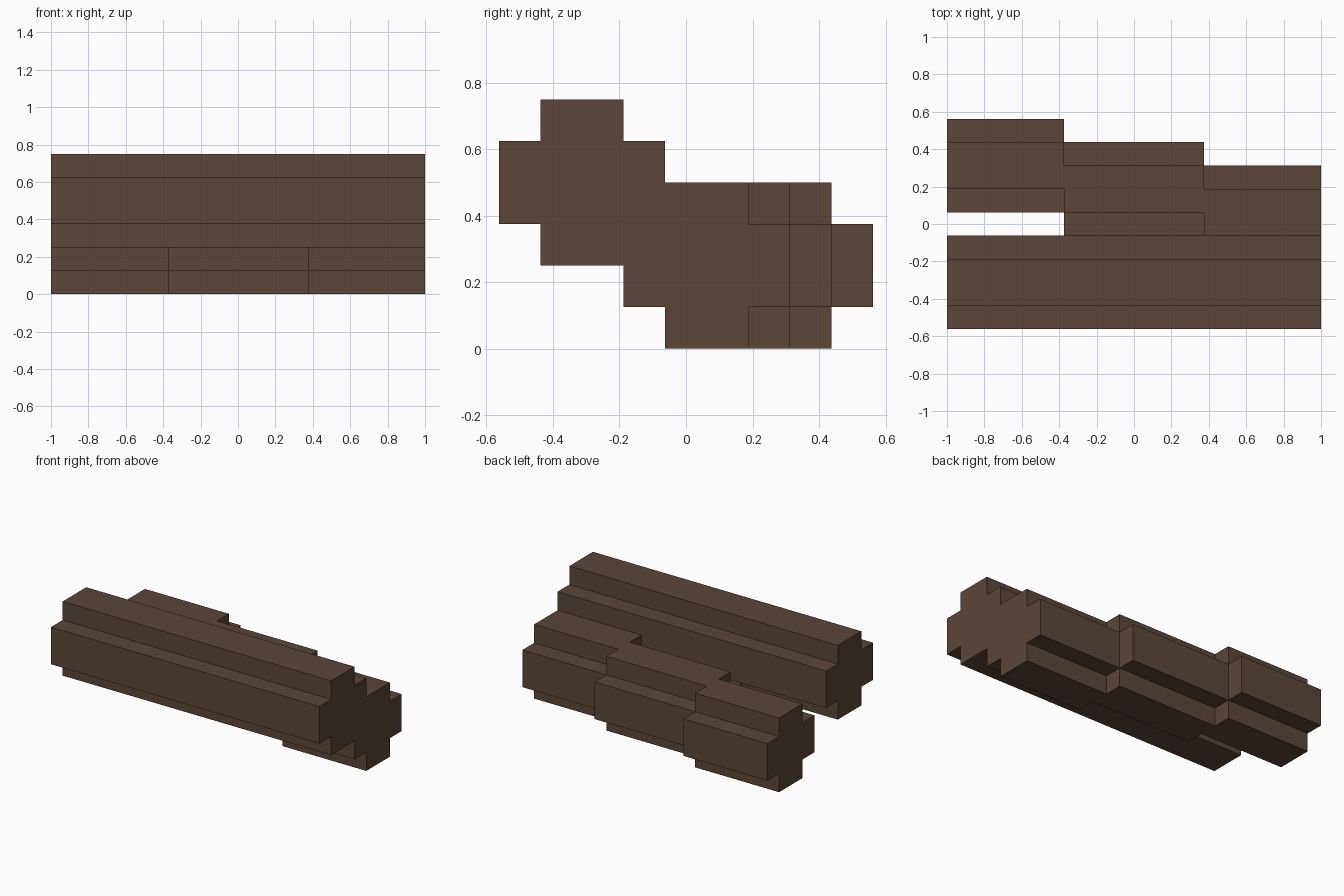
import bpy, bmesh

if "Cube" in bpy.data.objects:
    bpy.data.objects.remove(bpy.data.objects["Cube"])

bark = bpy.data.materials.new("dark_brown_bark")
bark.diffuse_color = (0.100, 0.061, 0.041, 1)
bark.use_nodes = True
bark.node_tree.nodes["Principled BSDF"].inputs["Base Color"].default_value = bark.diffuse_color

R, A = 0.25, 0.125  # half width of the log, half width of each arm
# Plus-shaped cross-section, counter-clockwise in (y, z)
PLUS = [(R, -A), (R, A), (A, A), (A, R), (-A, R), (-A, A),
        (-R, A), (-R, -A), (-A, -A), (-A, -R), (A, -R), (A, -A)]


def log(name, x0, x1, y, z):
    """Extrude the plus section along x, centred on (y, z)."""
    bm = bmesh.new()
    face = bm.faces.new([bm.verts.new((x0, y + dy, z + dz)) for dy, dz in PLUS])
    new = bmesh.ops.extrude_face_region(bm, geom=[face], use_keep_orig=True)["geom"]
    bmesh.ops.translate(bm, vec=(x1 - x0, 0, 0),
                        verts=[g for g in new if isinstance(g, bmesh.types.BMVert)])
    bmesh.ops.recalc_face_normals(bm, faces=bm.faces)
    mesh = bpy.data.meshes.new(name)
    bm.to_mesh(mesh)
    bm.free()
    mesh.materials.append(bark)
    bpy.context.collection.objects.link(bpy.data.objects.new(name, mesh))


# Straight upper log
log("upper_log", -1, 1, -0.3125, 0.5)

# Lower log, stepping backwards in three pieces
log("lower_log_right", 0.375, 1, 0.0625, 0.25)
log("lower_log_middle", -0.375, 0.375, 0.1875, 0.25)
log("lower_log_left", -1, -0.375, 0.3125, 0.25)
